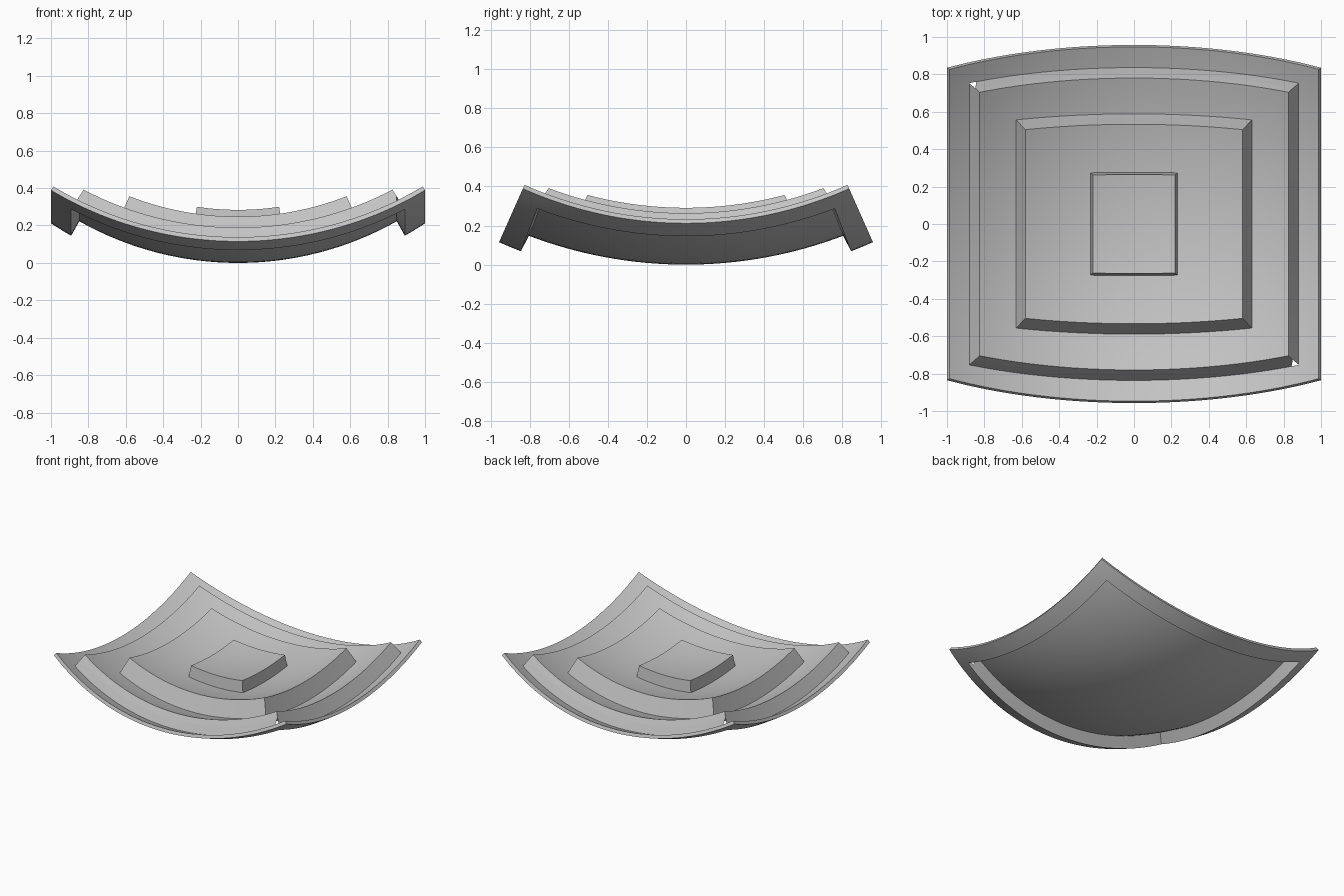
import bpy, bmesh
from math import sin, cos, radians

if "Cube" in bpy.data.objects:
    bpy.data.objects.remove(bpy.data.objects["Cube"])

grey = bpy.data.materials.new("plain_grey")
grey.use_nodes = True
grey.diffuse_color = (0.55, 0.55, 0.55, 1)
grey.node_tree.nodes["Principled BSDF"].inputs["Base Color"].default_value = grey.diffuse_color

# Double bend: arc across x, then arc along y. Height is measured along the normal.
X_RADIUS, X_CENTRE, Y_CENTRE = 1.817, 1.7285, 2.265


def bend(a, b, h):
    r = X_RADIUS - h
    rho = Y_CENTRE - X_CENTRE + r * cos(radians(a))
    return (r * sin(radians(a)), rho * sin(radians(b)), Y_CENTRE - rho * cos(radians(b)))


def stations(half, inner=None, n=32):
    mid = inner or half
    pts = [-mid + 2 * mid * i / n for i in range(n + 1)]
    if inner:
        step = (half - inner) / 3
        side = [inner + step * k for k in (1, 2, 3)]
        pts = [-v for v in reversed(side)] + pts + side
    return pts


def finish(name, bm):
    bmesh.ops.recalc_face_normals(bm, faces=bm.faces)
    mesh = bpy.data.meshes.new(name)
    bm.to_mesh(mesh)
    bm.free()
    mesh.materials.append(grey)
    obj = bpy.data.objects.new(name, mesh)
    bpy.context.collection.objects.link(obj)
    bpy.ops.object.select_all(action='DESELECT')
    obj.select_set(True)
    bpy.context.view_layer.objects.active = obj
    bpy.ops.object.shade_smooth_by_angle(angle=radians(30))
    return obj


def plate(name, a, b, low, high, b_top=None, hole=None):
    """Curved slab between two heights, optionally with a rectangular hole."""
    ha, hb = hole or (None, None)
    cols, rows = stations(a, ha), stations(b, hb)
    taper = (b_top or b) / b
    bm = bmesh.new()
    layers = [[[bm.verts.new(bend(u, v * t, h)) for v in rows] for u in cols]
              for h, t in ((low, 1), (high, taper))]
    cells = {(i, j) for i in range(len(cols) - 1) for j in range(len(rows) - 1)
             if not hole or abs(cols[i] + cols[i + 1]) / 2 > ha
             or abs(rows[j] + rows[j + 1]) / 2 > hb}
    for i, j in cells:
        ring = [(i, j), (i + 1, j), (i + 1, j + 1), (i, j + 1)]
        for layer in layers:
            bm.faces.new([layer[p][q] for p, q in ring])
        # Side walls wherever the neighbouring cell is missing
        for k, (di, dj) in enumerate(((0, -1), (1, 0), (0, 1), (-1, 0))):
            if (i + di, j + dj) not in cells:
                (p, q), (s, t) = ring[k], ring[(k + 1) % 4]
                bm.faces.new((layers[0][p][q], layers[0][s][t],
                              layers[1][s][t], layers[1][p][q]))
    loose = [v for v in bm.verts if not v.link_faces]
    bmesh.ops.delete(bm, geom=loose, context='VERTS')
    return finish(name, bm)


def skirt(name, a, b, low, high, b_top):
    """Thin wall joining rim to tray, with a small gap at two opposite corners."""
    bm = bmesh.new()
    cols, rows = stations(a), stations(b)
    for s in (-1, 1):
        for path in ([(u * s, -b * s) for u in cols], [(a * s, v * s) for v in rows]):
            bottom = [bm.verts.new(bend(u, v, low)) for u, v in path]
            top = [bm.verts.new(bend(u, v * b_top / b, high)) for u, v in path]
            last = len(path) - 2
            for i in range(last + 1):
                quad = [bottom[i], bottom[i + 1], top[i + 1], top[i]]
                if i == last and abs(path[0][1]) == abs(path[-1][1]) == b and path[0][1] == path[-1][1]:
                    quad.remove(bottom[i + 1])
                bm.faces.new(quad)
    return finish(name, bm)


# Outer rim frame, raised hollow tray, inner step and centre block
plate("outer_rim", 33.4, 24, 0, 0.025, hole=(29.4, 21.05))
skirt("tray_wall", 29.4, 21.05, 0, 0.0885, 20.8)
plate("tray", 29.4, 20.8, 0.0885, 0.1355, b_top=20.6)
plate("inner_step", 22, 15.4, 0.1355, 0.2665, b_top=14.8)
plate("centre_block", 8.65, 7.6, 0.2665, 0.3545)
